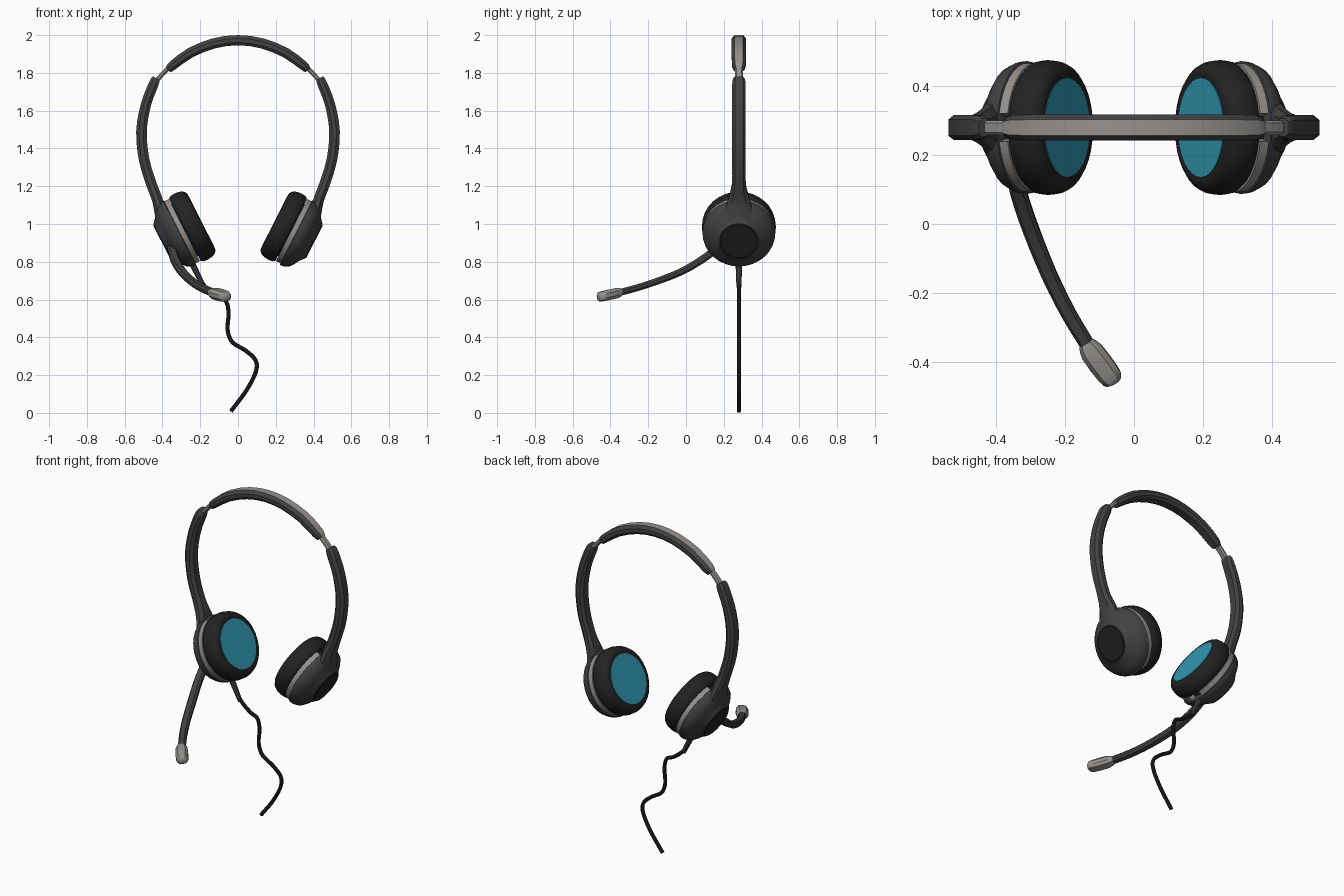
import bpy, bmesh, math
from mathutils import Vector, Matrix

if "Cube" in bpy.data.objects:
    bpy.data.objects.remove(bpy.data.objects["Cube"])

Y = 0.28  # depth of the headband plane


def material(name, rgb):
    m = bpy.data.materials.new(name)
    m.diffuse_color = (*rgb, 1)
    m.use_nodes = True
    m.node_tree.nodes["Principled BSDF"].inputs["Base Color"].default_value = m.diffuse_color
    return m


BLACK = material("black", (0.016, 0.016, 0.016))
DARK = material("dark_grey", (0.055, 0.055, 0.055))
METAL = material("light_grey", (0.30, 0.285, 0.27))
BLUE = material("blue", (0.03, 0.33, 0.47))


def finish(name, bm, mats, angle=35):
    bmesh.ops.recalc_face_normals(bm, faces=bm.faces)
    me = bpy.data.meshes.new(name)
    bm.to_mesh(me)
    bm.free()
    for m in mats:
        me.materials.append(m)
    ob = bpy.data.objects.new(name, me)
    bpy.context.collection.objects.link(ob)
    bpy.ops.object.select_all(action='DESELECT')
    bpy.context.view_layer.objects.active = ob
    ob.select_set(True)
    bpy.ops.object.shade_smooth_by_angle(angle=math.radians(angle))
    return ob


def spline(ctrl, steps):
    """Catmull-Rom through (x, y, z, half width, half thickness) points."""
    c = [Vector(p) for p in ctrl]
    c = [2 * c[0] - c[1]] + c + [2 * c[-1] - c[-2]]
    out = []
    for i in range(1, len(c) - 2):
        p0, p1, p2, p3 = c[i - 1:i + 3]
        for k in range(steps):
            t = k / steps
            out.append(0.5 * (2 * p1 + (p2 - p0) * t + (2 * p0 - 5 * p1 + 4 * p2 - p3) * t * t
                              + (3 * p1 - p0 - 3 * p2 + p3) * t ** 3))
    return out + [c[-2]]


def circle(n):
    return [(math.cos(2 * math.pi * i / n), math.sin(2 * math.pi * i / n)) for i in range(n)]


CHAMFER = [(-.6, 1), (.6, 1), (1, .35), (1, -.45), (.65, -1), (-.65, -1), (-1, -.45), (-1, .35)]


def sweep(name, ctrl, mats, section=CHAMFER, side=(0, 1, 0), steps=3, strip=False):
    pts = spline(ctrl, steps)
    pos = [Vector(p[:3]) for p in pts]
    bm = bmesh.new()
    rings = []
    for i, p in enumerate(pts):
        t = (pos[min(i + 1, len(pos) - 1)] - pos[max(i - 1, 0)]).normalized()
        n = t.cross(Vector(side)).normalized()
        s = n.cross(t)
        rings.append([bm.verts.new(pos[i] + s * a * p[3] + n * b * p[4]) for a, b in section])
    m = len(section)
    for r, q in zip(rings, rings[1:]):
        for j in range(m):
            f = bm.faces.new((r[j], r[(j + 1) % m], q[(j + 1) % m], q[j]))
            f.material_index = 1 if strip and j == 0 else 0
    bm.faces.new(rings[0])
    bm.faces.new(rings[-1])
    return finish(name, bm, mats)


def lathe(name, profile, frame, mat, n=32, arc=None, closed=False):
    """Turn (radius, offset) points around local z; arc = (start, end) for a partial ring."""
    a0, a1 = arc or (0, 2 * math.pi)
    bm = bmesh.new()
    cols = []
    for i in range(n + (1 if arc else 0)):
        a = a0 + (a1 - a0) * i / n
        cols.append([bm.verts.new((r * math.cos(a), r * math.sin(a), z)) for r, z in profile])
    pairs = list(zip(cols, cols[1:])) + ([] if arc else [(cols[-1], cols[0])])
    k = len(profile)
    for c, d in pairs:
        for j in range(k if closed else k - 1):
            bm.faces.new((c[j], d[j], d[(j + 1) % k], c[(j + 1) % k]))
    if arc:
        bm.faces.new(cols[0])
        bm.faces.new(cols[-1])
    elif not closed:
        bm.faces.new([c[0] for c in cols])
        bm.faces.new([c[-1] for c in cols])
    bm.transform(frame)
    return finish(name, bm, [mat])


# Padded top band with a light strip along its upper face
half = [(.37, 1.815, .024, .018), (.345, 1.84, .036, .025), (.25, 1.908, .038, .027), (.125, 1.957, .038, .027)]
band = [(-x, Y, z, a, b) for x, z, a, b in half] + [(0, Y, 1.973, .038, .027)]
band += [(x, Y, z, a, b) for x, z, a, b in reversed(half)]
sweep("top_band", band, [DARK, METAL], steps=2, strip=True)

for s, label in ((-1, "left"), (1, "right")):
    # Metal slider and side arm that flares onto the ear cup
    sweep(label + "_slider", [(s * x, Y, z, .021, .012) for x, z in ((.33, 1.855), (.39, 1.805), (.445, 1.74))],
          [METAL])
    arm = [(.432, 1.772, .026, .02), (.445, 1.745, .035, .026), (.488, 1.63, .036, .027), (.511, 1.49, .036, .028),
           (.497, 1.34, .036, .028), (.458, 1.21, .037, .028), (.425, 1.12, .06, .028), (.405, 1.0, .09, .028)]
    sweep(label + "_arm", [(s * x, Y, z, a, b) for x, z, a, b in arm], [DARK])

    # Ear cup frame: local z points outward and down, local x along y
    axis = Vector((s * .892, 0, -.452))
    ex = Vector((0, 1, 0))
    ey = axis.cross(ex)
    frame = Matrix.Translation((s * .30, Y, .96)) @ Matrix((ex, ey, axis)).transposed().to_4x4()
    lathe(label + "_cushion", [(.14, -.116), (.155, -.119), (.17, -.117), (.184, -.105), (.193, -.085), (.196, -.055),
                               (.193, -.032), (.184, -.021), (.14, -.021)], frame, BLACK)
    lathe(label + "_speaker_cloth", [(.145, -.110), (.145, -.1195)], frame, BLUE)
    lathe(label + "_cup_core", [(.155, -.025), (.155, .02)], frame, BLACK)
    lathe(label + "_housing", [(.186, .008), (.193, .012), (.191, .03), (.178, .058), (.155, .076), (.127, .092),
                               (.104, .112), (.098, .112)], frame, DARK)
    lathe(label + "_cap", [(.100, .10), (.100, .115), (.096, .118)], frame, BLACK)
    # Light trim in a front and a back arc
    for mid, where in ((0, "back"), (math.pi, "front")):
        lathe(f"{label}_trim_{where}", [(.15, -.018), (.188, -.018), (.188, .012), (.15, .012)], frame, METAL,
              n=16, arc=(mid - 1.35, mid + 1.35), closed=True)

# Microphone boom and tip
boom = [(-.35, .17, .875, .024, .02), (-.335, .09, .815, .024, .02), (-.298, -.02, .75, .024, .019),
        (-.245, -.15, .698, .023, .018), (-.19, -.26, .662, .022, .018), (-.13, -.36, .635, .021, .018)]
sweep("microphone_boom", boom, [DARK], side=(1, 0, 0))
tip = [(-.14, -.345, .640, .022, .018), (-.122, -.372, .633, .034, .027), (-.075, -.435, .619, .034, .027),
       (-.058, -.455, .615, .027, .022), (-.053, -.462, .614, .012, .012)]
sweep("microphone_tip", tip, [METAL], side=(1, 0, 0), steps=2)

# Cable with strain relief
sweep("strain_relief", [(-.265, Y, .83, .017, .017), (-.235, Y, .775, .017, .017), (-.18, Y, .665, .013, .013)],
      [DARK], section=circle(10))
cable = [(-.235, .775), (-.18, .675), (-.115, .618), (-.065, .592), (-.05, .53), (-.055, .44), (-.03, .375),
         (.04, .33), (.092, .28), (.095, .22), (.045, .12), (-.038, .008)]
sweep("cable", [(x, Y, z, .011, .011) for x, z in cable], [BLACK], section=circle(8), steps=5)
